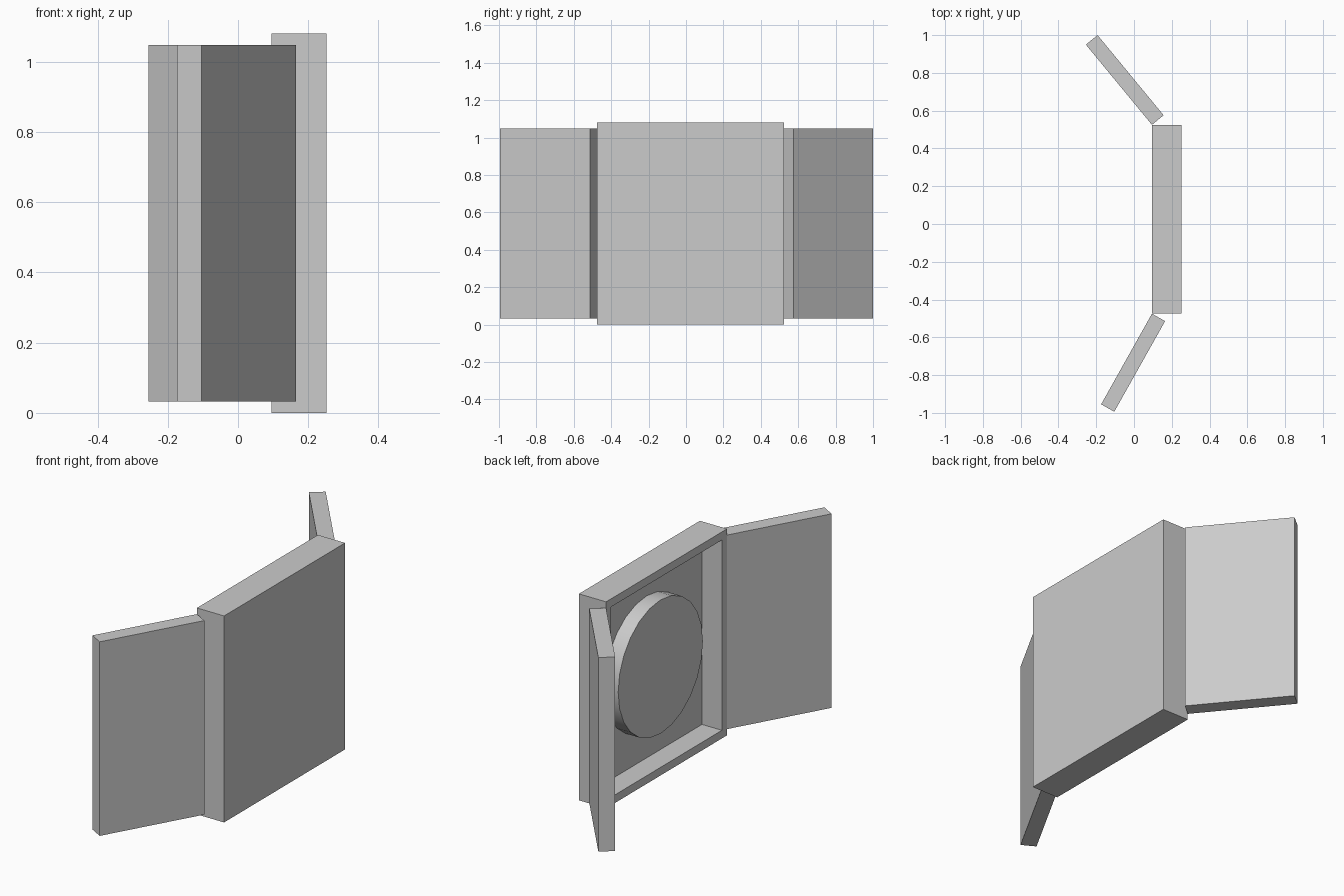
import bpy, bmesh, math
from mathutils import Vector, Matrix

if "Cube" in bpy.data.objects:
    bpy.data.objects.remove(bpy.data.objects["Cube"])

X0, X1 = 0.095, 0.252        # open face and back of the cabinet
Y0, Y1 = -0.475, 0.525
H = 1.08
YC = (Y0 + Y1) / 2


def finish(bm, name):
    bmesh.ops.recalc_face_normals(bm, faces=bm.faces)
    mesh = bpy.data.meshes.new(name)
    bm.to_mesh(mesh)
    bm.free()
    obj = bpy.data.objects.new(name, mesh)
    bpy.context.collection.objects.link(obj)
    return obj


def box(size, centre):
    bm = bmesh.new()
    bmesh.ops.create_cube(bm, size=1)
    bmesh.ops.scale(bm, vec=size, verts=bm.verts)
    bmesh.ops.translate(bm, vec=centre, verts=bm.verts)
    return bm


# Cabinet case: a box with its -x face inset and pushed in to form the tray
bm = box((X1 - X0, Y1 - Y0, H), ((X0 + X1) / 2, YC, H / 2))
bm.normal_update()
opening = min(bm.faces, key=lambda f: f.calc_center_median().x)
bmesh.ops.inset_region(bm, faces=[opening], thickness=0.06)
floor = bmesh.ops.extrude_discrete_faces(bm, faces=[opening])["faces"][0]
bmesh.ops.translate(bm, vec=(0.115, 0, 0), verts=floor.verts)
finish(bm, "cabinet_case")

# Round board mounted inside the tray
bm = bmesh.new()
bmesh.ops.create_cone(bm, cap_ends=True, segments=24, radius1=0.35, radius2=0.35, depth=0.08,
                      matrix=Matrix.Translation((0.17, YC, H / 2)) @ Matrix.Rotation(math.pi / 2, 4, 'Y'))
board = finish(bm, "round_board")
bpy.context.view_layer.objects.active = board
board.select_set(True)
bpy.ops.object.shade_smooth_by_angle(angle=math.radians(35))


# Doors: slabs swung open about the front corners of the case
def door(name, hinge_y, side, angle):
    bm = box((0.08, 0.55, 1.015), (0.04, side * 0.275, 0.54))
    obj = finish(bm, name)
    obj.location = (X0, hinge_y, 0)
    obj.rotation_euler.z = side * math.radians(angle)


door("left_door", Y1, 1, 39.5)
door("right_door", Y0, -1, 29.3)
